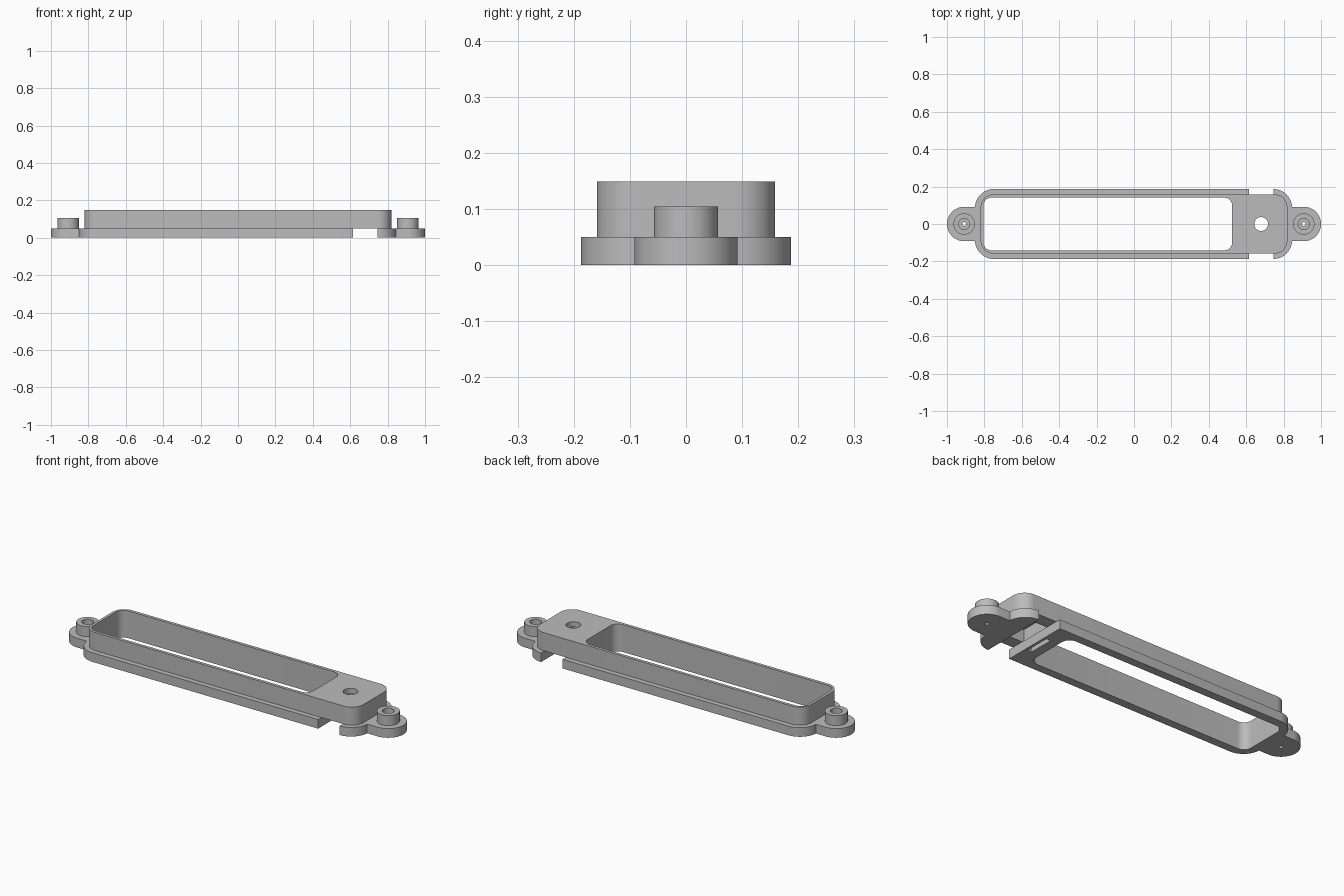
import bpy, bmesh, math

cube = bpy.data.objects.get("Cube")
if cube:
    bpy.data.objects.remove(cube, do_unlink=True)

grey = bpy.data.materials.new("plain grey")
grey.use_nodes = True
COLOUR = (0.5, 0.5, 0.5, 1)
grey.diffuse_color = COLOUR
grey.node_tree.nodes["Principled BSDF"].inputs["Base Color"].default_value = COLOUR


def prism(name, points, z0, z1):
    """Extrude a closed outline from z0 up to z1."""
    mesh = bpy.data.meshes.new(name)
    bm = bmesh.new()
    face = bm.faces.new([bm.verts.new((x, y, z0)) for x, y in points])
    out = bmesh.ops.extrude_face_region(bm, geom=[face])
    top = [v for v in out["geom"] if isinstance(v, bmesh.types.BMVert)]
    bmesh.ops.translate(bm, verts=top, vec=(0, 0, z1 - z0))
    bmesh.ops.recalc_face_normals(bm, faces=bm.faces)
    bm.to_mesh(mesh)
    bm.free()
    mesh.materials.append(grey)
    obj = bpy.data.objects.new(name, mesh)
    bpy.context.collection.objects.link(obj)
    return obj


def slab(name, x0, x1, half, z0, z1, radius=0, steps=10):
    """Block centred on y = 0 with rounded vertical corners."""
    if not radius:
        pts = [(x0, -half), (x1, -half), (x1, half), (x0, half)]
    else:
        corners = [(x1 - radius, half - radius), (x0 + radius, half - radius),
                   (x0 + radius, radius - half), (x1 - radius, radius - half)]
        pts = []
        for q, (cx, cy) in enumerate(corners):
            for i in range(steps + 1):
                a = math.pi / 2 * (q + i / steps)
                pts.append((cx + radius * math.cos(a), cy + radius * math.sin(a)))
    return prism(name, pts, z0, z1)


def disc(name, x, radius, z0, z1, sides=48):
    turns = [2 * math.pi * i / sides for i in range(sides)]
    return prism(name, [(x + radius * math.cos(a), radius * math.sin(a)) for a in turns], z0, z1)


def combine(obj, tool, operation="DIFFERENCE"):
    mod = obj.modifiers.new("combine", "BOOLEAN")
    mod.operation = operation
    mod.solver = "EXACT"
    mod.object = tool
    bpy.context.view_layer.objects.active = obj
    bpy.ops.object.modifier_apply(modifier=mod.name)
    bpy.data.objects.remove(tool, do_unlink=True)


FLANGE_TOP, BODY_TOP, BOSS_TOP = 0.05, 0.149, 0.105
EAR_X = 0.908


def window():
    return slab("window_cutter", -0.805, 0.525, 0.142, -0.1, 0.3, 0.045)


# Flange with rounded ears, window and the cross channel
flange = slab("flange", -0.85, 0.845, 0.187, 0, FLANGE_TOP, 0.1)
for side in (-1, 1):
    combine(flange, disc("ear", side * EAR_X, 0.092, 0, FLANGE_TOP), "UNION")
    inner, outer = sorted((side * 0.8, side * EAR_X))
    combine(flange, slab("ear_bridge", inner, outer, 0.092, 0, FLANGE_TOP), "UNION")
combine(flange, window())
combine(flange, slab("channel_cutter", 0.615, 0.745, 0.3, -0.1, 0.2))
combine(flange, slab("slot_cutter", 0.575, 0.6, 0.07, -0.1, 0.03))

# Raised body with window, cable hole and hidden pocket
body = slab("raised_body", -0.82, 0.82, 0.159, FLANGE_TOP, BODY_TOP, 0.07)
combine(body, window())
combine(body, disc("cable_hole_cutter", 0.68, 0.037, 0, 0.3))
combine(body, slab("pocket_cutter", 0.605, 0.745, 0.09, 0, 0.12))

parts = [flange, body]

# Screw bosses with a wide recess and a small through hole
for side, label in ((-1, "right"), (1, "left")):
    x = side * EAR_X
    boss = disc(label + "_boss", x, 0.057, FLANGE_TOP, BOSS_TOP)
    combine(boss, disc("recess_cutter", x, 0.03, 0.06, 0.2))
    combine(boss, disc("pin_cutter", x, 0.01, 0, 0.2, 24))
    combine(flange, disc("pin_cutter", x, 0.01, -0.1, 0.2, 24))
    parts.append(boss)

# Smooth the curved walls, keep the edges crisp
bpy.ops.object.select_all(action="DESELECT")
for part in parts:
    part.select_set(True)
bpy.context.view_layer.objects.active = flange
bpy.ops.object.shade_smooth_by_angle(angle=math.radians(30))
